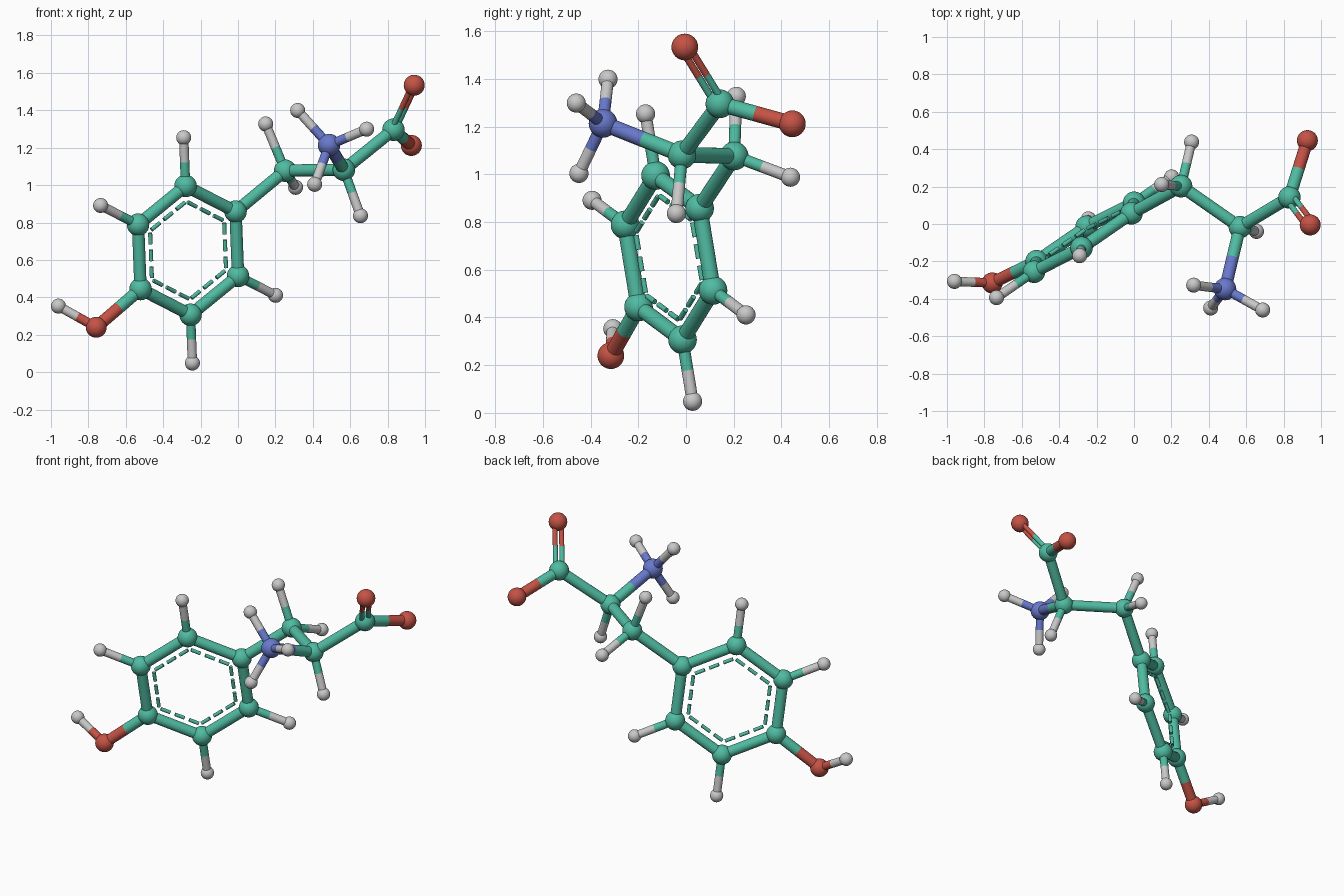
import bpy
from math import cos, sin, radians
from mathutils import Vector

default = bpy.data.objects.get("Cube")
if default:
    bpy.data.objects.remove(default, do_unlink=True)


def make_material(name, colour):
    mat = bpy.data.materials.new(name)
    mat.use_nodes = True
    mat.diffuse_color = (*colour, 1)
    mat.node_tree.nodes["Principled BSDF"].inputs["Base Color"].default_value = (*colour, 1)
    return mat


# Element name -> material and ball radius
MATERIALS = {
    "carbon": make_material("teal green", (.08, .50, .36)),
    "hydrogen": make_material("light grey", (.58, .58, .58)),
    "oxygen": make_material("brick red", (.56, .085, .06)),
    "nitrogen": make_material("periwinkle blue", (.14, .19, .60)),
}
RADIUS = {"carbon": .06, "hydrogen": .04, "oxygen": .056, "nitrogen": .06}
THICK, THIN, DOUBLE, DASH = .033, .025, .015, .011

atoms = {}


def finish(name, element):
    obj = bpy.context.object
    obj.name = name
    obj.data.materials.append(MATERIALS[element])
    bpy.ops.object.shade_smooth_by_angle(angle=radians(40))
    return obj


def atom(name, element, position):
    """Ball at a position, remembered by name."""
    position = Vector(position)
    atoms[name] = (position, element)
    bpy.ops.mesh.primitive_uv_sphere_add(segments=32, ring_count=16,
                                         radius=RADIUS[element], location=position)
    finish(name, element)


def rod(name, element, start, end, radius):
    """Cylinder between two points."""
    axis = end - start
    bpy.ops.mesh.primitive_cylinder_add(vertices=24, radius=radius, depth=axis.length,
                                        location=(start + end) / 2,
                                        rotation=axis.to_track_quat("Z", "Y").to_euler())
    finish(name, element)


def bond(first, second, radius=THICK, shift=Vector()):
    """Bond whose halves take the colours of the balls they touch."""
    (p, p_element), (q, q_element) = atoms[first], atoms[second]
    p, q = p + shift, q + shift
    middle = (p + q) / 2
    label = f"bond_{first}_to_{second}"
    if p_element == q_element:
        rod(label, p_element, p, q, radius)
    else:
        rod(label + "_near_half", p_element, p, middle, radius)
        rod(label + "_far_half", q_element, middle, q, radius)


# Six-sided ring, laid out on two perpendicular axes
centre = Vector((-.267, -.071, .651))
axis_a = Vector((.254, .128, .207))
axis_b = Vector((-.162, -.139, .278))
spokes = [axis_a * cos(radians(60 * i)) + axis_b * sin(radians(60 * i)) for i in range(6)]
for i, spoke in enumerate(spokes):
    atom(f"ring_carbon_{i}", "carbon", centre + spoke)

for i, spoke in enumerate(spokes):
    following = spokes[(i + 1) % 6]
    bond(f"ring_carbon_{i}", f"ring_carbon_{(i + 1) % 6}")
    # Three inner dashes along each side
    start, end = centre + spoke * .76, centre + following * .76
    for k, (low, high) in enumerate(((.04, .27), (.385, .615), (.73, .96))):
        rod(f"ring_dash_{i}_{k}", "carbon", start.lerp(end, low), start.lerp(end, high), DASH)
    # Outward hydrogens, skipping the chain and hydroxyl corners
    if i not in (0, 3):
        atom(f"ring_hydrogen_{i}", "hydrogen", centre + spoke * 1.75)
        bond(f"ring_carbon_{i}", f"ring_hydrogen_{i}", THIN)

# Hydroxyl group
atom("hydroxyl_oxygen", "oxygen", (-.758, -.315, .24))
atom("hydroxyl_hydrogen", "hydrogen", (-.96, -.307, .353))
bond("ring_carbon_3", "hydroxyl_oxygen")
bond("hydroxyl_oxygen", "hydroxyl_hydrogen", THIN)

# Side chain and acid group
atom("chain_carbon", "carbon", (.252, .202, 1.077))
atom("central_carbon", "carbon", (.566, -.017, 1.082))
atom("acid_carbon", "carbon", (.831, .142, 1.296))
atom("double_oxygen", "oxygen", (.942, -.005, 1.534))
atom("single_oxygen", "oxygen", (.927, .446, 1.212))
atom("amine_nitrogen", "nitrogen", (.487, -.348, 1.214))
bond("ring_carbon_0", "chain_carbon")
bond("chain_carbon", "central_carbon")
bond("central_carbon", "acid_carbon")
bond("central_carbon", "amine_nitrogen")
bond("acid_carbon", "single_oxygen")

# Double bond, its two rods side by side in the plane of the acid group
along = (atoms["double_oxygen"][0] - atoms["acid_carbon"][0]).normalized()
across = atoms["single_oxygen"][0] - atoms["central_carbon"][0]
across = (across - along * across.dot(along)).normalized()
for side in (-1, 1):
    bond("acid_carbon", "double_oxygen", DOUBLE, across * side * .021)

# Remaining hydrogens on the chain and the amine
for name, parent, position in (
    ("chain_hydrogen_upper", "chain_carbon", (.148, .211, 1.327)),
    ("chain_hydrogen_back", "chain_carbon", (.308, .438, .988)),
    ("central_hydrogen", "central_carbon", (.655, -.04, .836)),
    ("amine_hydrogen_upper", "amine_nitrogen", (.319, -.327, 1.399)),
    ("amine_hydrogen_left", "amine_nitrogen", (.688, -.46, 1.299)),
    ("amine_hydrogen_lower", "amine_nitrogen", (.41, -.449, 1.004)),
):
    atom(name, "hydrogen", position)
    bond(parent, name, THIN)
